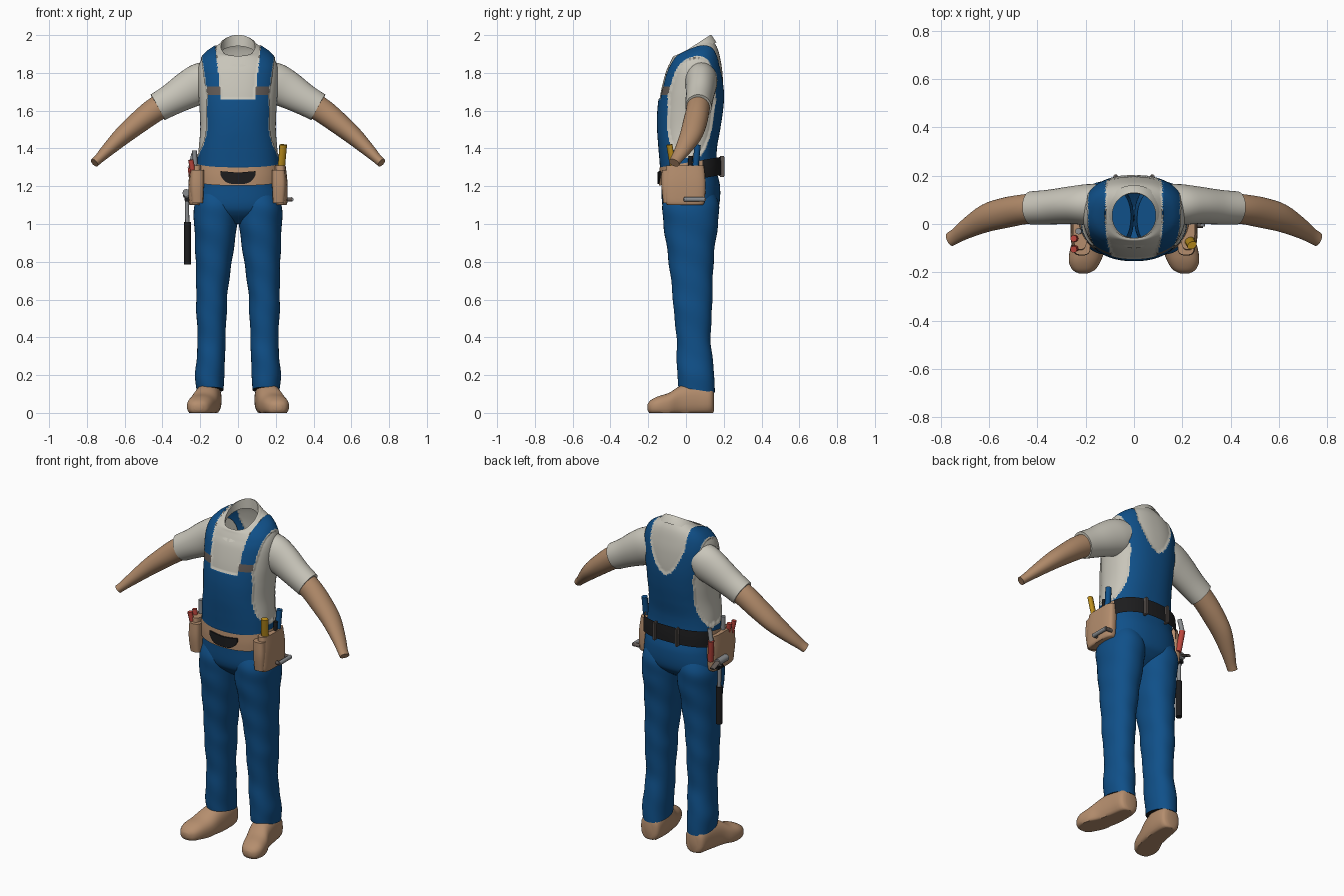
import bpy, bmesh, math
from mathutils import Vector

if "Cube" in bpy.data.objects:
    bpy.data.objects.remove(bpy.data.objects["Cube"], do_unlink=True)


def material(name, rgb):
    m = bpy.data.materials.new(name)
    m.use_nodes = True
    m.diffuse_color = (*rgb, 1)
    node = next(n for n in m.node_tree.nodes if n.type == 'BSDF_PRINCIPLED')
    node.inputs["Base Color"].default_value = (*rgb, 1)
    node.inputs["Roughness"].default_value = 0.8
    return m


BLUE = material("denim blue", (0.005, 0.08, 0.25))
SHIRT = material("shirt off white", (0.58, 0.56, 0.49))
SKIN = material("skin", (0.43, 0.25, 0.14))
TAN = material("tan leather", (0.46, 0.27, 0.155))
BLACK = material("black", (0.012, 0.012, 0.013))
STEEL = material("steel", (0.25, 0.26, 0.27))
RED = material("tool red", (0.5, 0.06, 0.045))
YELLOW = material("ruler yellow", (0.5, 0.27, 0.012))
BUCKLE = material("buckle brown", (0.12, 0.1, 0.09))


def finish(name, bm, mats, rule=None, angle=50):
    """Turn a bmesh into a shaded object, colouring faces by a rule on their centre."""
    bmesh.ops.recalc_face_normals(bm, faces=bm.faces)
    if rule:
        for f in bm.faces:
            f.material_index = rule(f.calc_center_median())
    me = bpy.data.meshes.new(name)
    bm.to_mesh(me)
    bm.free()
    for m in mats:
        me.materials.append(m)
    ob = bpy.data.objects.new(name, me)
    bpy.context.collection.objects.link(ob)
    bpy.ops.object.select_all(action='DESELECT')
    ob.select_set(True)
    bpy.context.view_layer.objects.active = ob
    bpy.ops.object.shade_smooth_by_angle(angle=math.radians(angle))
    return ob


def spline(rows, steps):
    """Smooth curve through rows of numbers."""
    out = []
    for i in range(len(rows) - 1):
        a, b, c, d = (rows[max(0, min(len(rows) - 1, i + k))] for k in (-1, 0, 1, 2))
        for s in range(steps):
            t = s / steps
            out.append([0.5 * (2 * q + (r - p) * t + (2 * p - 5 * q + 4 * r - w) * t * t
                               + (3 * q - p - 3 * r + w) * t ** 3)
                        for p, q, r, w in zip(a, b, c, d)])
    return out + [list(rows[-1])]


def loft(rows, seg=32, u=None, v=None, power=2, steps=4, caps=(True, True), floor=None, fold=0):
    """Skin rounded sections given as x, y, z, radius along u, radius along v, tilt."""
    bm = bmesh.new()
    rows = spline([tuple(r) + (0,) * (6 - len(r)) for r in rows], steps)
    rings = []
    for i, (x, y, z, ru, rv, tilt) in enumerate(rows):
        if u is None:
            tangent = Vector(rows[min(i + 1, len(rows) - 1)][:3]) - Vector(rows[max(i - 1, 0)][:3])
            uu = tangent.cross(Vector((0, 1, 0))).normalized()
            vv = uu.cross(tangent).normalized()
        else:
            uu, vv = Vector(u), Vector(v) + Vector((0, 0, tilt))
        ring = []
        for k in range(seg):
            a = math.tau * k / seg
            c, s = math.cos(a), math.sin(a)
            swell = 1 + fold * math.sin(38 * z + 2 * a)
            p = Vector((x, y, z)) + swell * (uu * ru * math.copysign(abs(c) ** (2 / power), c)
                                             + vv * rv * math.copysign(abs(s) ** (2 / power), s))
            if floor is not None:
                p.z = max(p.z, floor)
            ring.append(bm.verts.new(p))
        rings.append(ring)
    for r, q in zip(rings, rings[1:]):
        for k in range(seg):
            n = (k + 1) % seg
            bm.faces.new((r[k], r[n], q[n], q[k]))
    for ring, wanted in zip((rings[0], rings[-1]), caps):
        if wanted:
            bm.faces.new(ring)
    return bm


X, Y, Z = (1, 0, 0), (0, 1, 0), (0, 0, 1)


def rod(name, a, b, r, mat, flat=1.0):
    """Straight bar between two points."""
    a, b = Vector(a), Vector(b)
    bm = bmesh.new()
    bmesh.ops.create_cone(bm, cap_ends=True, segments=12, radius1=r, radius2=r, depth=(b - a).length)
    bmesh.ops.scale(bm, vec=(1, flat, 1), verts=bm.verts)
    q = Z and (b - a).to_track_quat('Z', 'Y')
    for w in bm.verts:
        w.co = q @ w.co + (a + b) / 2
    return finish(name, bm, [mat])


def box(name, centre, size, mat, bevel=0.004):
    bm = bmesh.new()
    bmesh.ops.create_cube(bm, size=1)
    for w in bm.verts:
        w.co = Vector(centre) + Vector([c * s for c, s in zip(w.co, size)])
    bmesh.ops.bevel(bm, geom=bm.edges[:], offset=bevel, segments=2, affect='EDGES')
    return finish(name, bm, [mat])


# Torso: shirt with the bib and straps marked out by position
def torso_colour(c):
    x, y, z = abs(c.x), c.y, c.z
    if z < 1.34:
        return 0
    side = 0.163 + 0.055 * max(0, (1.52 - z) / 0.17) ** 2
    strap_out = 0.16 + 0.03 * min(1, max(0, (z - 1.68) / 0.2))
    if y < 0.04:
        if z < 1.66:
            return 0 if x < side else 1
        inner = 0.088 + 0.03 * (z - 1.66) / 0.25
        if inner < x < strap_out:
            return 2 if 1.685 < z < 1.73 else 0
        return 1
    if z < 1.67:
        return 0 if x < side - 0.01 else 1
    return 0 if 0.118 * min(1, (z - 1.67) / 0.17) ** 0.5 < x < strap_out else 1


profile = [(1.0, .09, -.04, .07, 0), (1.05, .18, -.1, .14, 0), (1.1, .228, -.125, .175, 0),
           (1.2, .225, -.13, .18, 0), (1.3, .215, -.132, .158, 0), (1.4, .208, -.14, .158, 0),
           (1.5, .2, -.147, .175, 0), (1.6, .203, -.146, .19, 0), (1.7, .21, -.133, .197, 0),
           (1.8, .213, -.108, .193, 0), (1.86, .2, -.088, .182, .1), (1.9, .17, -.075, .168, .22),
           (1.925, .125, -.068, .148, .35), (1.937, .095, -.058, .13, .5)]
bm = loft([(0, (f + b) / 2, z, rx, (b - f) / 2, t) for z, rx, f, b, t in profile],
          160, X, Y, 2.3, 12, (True, False))
bmesh.ops.recalc_face_normals(bm, faces=bm.faces)
raised = {w for f in bm.faces if f.calc_center_median().z > 1.3
          and torso_colour(f.calc_center_median()) != 1 for w in f.verts}
for w in raised:
    out = w.normal if w.normal.dot(w.co - Vector((0, 0.03, 1.55))) > 0 else -w.normal
    w.co += out * 0.006
centres = [torso_colour(f.calc_center_median()) for f in bm.faces]
torso = finish("torso_and_bib", bm, [BLUE, SHIRT, BUCKLE], torso_colour)

# Folded collar, open at the front
bm = bmesh.new()
strips = []
for k in range(49):
    a = -math.pi / 2 + 0.06 + (math.tau - 0.12) * k / 48
    tip = max(0, 1 - min(k, 48 - k) / 6)
    strip = []
    for rx, ry, base, slope in ((.092, .092, 1.9, .45), (.09, .094, 1.94, .65),
                                (.1, .102, 1.937, .6), (.13, .126, 1.905, .45)):
        y = 0.035 + ry * math.sin(a)
        lean = 0.02 * tip if rx > .12 else 0
        strip.append(bm.verts.new((rx * math.cos(a), y - lean / 2, base + slope * (y - .035) - lean)))
    strips.append(strip)
for p, q in zip(strips, strips[1:]):
    for i in range(3):
        bm.faces.new((p[i], q[i], q[i + 1], p[i + 1]))
finish("collar", bm, [SHIRT])

for s, side in ((1, "left"), (-1, "right")):
    # Sleeve and bare forearm
    finish(side + "_sleeve", loft([(s * .12, .08, 1.775, .09, .085), (s * .19, .08, 1.748, .107, .085),
                                   (s * .26, .078, 1.713, .1, .078), (s * .35, .07, 1.66, .084, .072),
                                   (s * .425, .066, 1.618, .077, .069)]), [SHIRT])
    finish(side + "_forearm", loft([(s * .4, .066, 1.63, .066, .062), (s * .46, .06, 1.59, .064, .062),
                                    (s * .53, .047, 1.535, .058, .063), (s * .61, .025, 1.468, .049, .058),
                                    (s * .69, -.018, 1.392, .035, .042), (s * .735, -.048, 1.347, .026, .032),
                                    (s * .76, -.063, 1.324, .024, .03)]), [SKIN])
    # Trouser leg with soft folds, dark underside at the hem
    finish(side + "_trouser_leg",
           loft([(s * .148, .056, .122, .073, .095, -.15), (s * .15, .052, .2, .077, .098),
                 (s * .143, .045, .3, .075, .094), (s * .14, .04, .4, .074, .09),
                 (s * .14, .036, .55, .081, .102), (s * .138, .034, .64, .083, .106),
                 (s * .13, .028, .77, .093, .116), (s * .123, .025, .9, .105, .13),
                 (s * .118, .025, 1.0, .114, .145), (s * .118, .025, 1.09, .115, .15),
                 (s * .113, .025, 1.16, .1, .13)], 40, X, Y, 2.2, 6, fold=0.015),
           [BLUE, BLACK], lambda c: 1 if c.z < .1225 and abs(c.y - .056) < .02 else 0)
    # Boot
    finish(side + "_boot",
           loft([(s * .15, .148, .06, .03, .05), (s * .15, .13, .065, .06, .075),
                 (s * .155, .05, .07, .067, .09), (s * .168, -.03, .06, .069, .083),
                 (s * .188, -.09, .04, .073, .066), (s * .203, -.15, .035, .067, .052),
                 (s * .208, -.188, .03, .048, .036), (s * .21, -.204, .03, .02, .016)],
                32, X, Z, 2.4, 4, floor=0), [TAN])
    # Hip pouch with a smaller outer pocket
    finish(side + "_pouch", loft([(s * .228, -.005, 1.1, .027, .092), (s * .23, -.005, 1.12, .032, .104),
                                  (s * .228, -.005, 1.22, .034, .108), (s * .222, -.005, 1.31, .03, .1)],
                                 40, X, Y, 3.2), [TAN])
    finish(side + "_front_pocket", loft([(s * .215, -.09, 1.11, .03, .03), (s * .217, -.092, 1.2, .036, .038),
                                         (s * .215, -.092, 1.285, .034, .036)], 24, X, Y, 3), [TAN])
    box(side + "_belt_loop", (s * .075, .19, 1.305), (.018, .03, .11), BUCKLE)

# Tool belt: tan front, black webbing behind
belt_rows = [(0, .025, 1.232, .232, .168, .17), (0, .025, 1.28, .232, .168, .17),
             (0, .025, 1.328, .226, .165, .17)]
finish("tool_belt", loft(belt_rows, 96, X, Y, 2.3, 4, (False, False)), [TAN, BLACK],
       lambda c: 1 if c.y > .085 else 0)

# Belt buckle plate wrapped round the front
bm = bmesh.new()
columns = []
for k in range(25):
    x = -.092 + .184 * k / 24
    y = .025 - .175 * (1 - (abs(x) / .235) ** 2.3) ** (1 / 2.3)
    t = abs(x) / .092
    top, low = 1.272 + .008 * t, 1.212 + .045 * t ** 4
    columns.append([bm.verts.new((x, yy, zz)) for yy, zz in
                    ((y, low), (y, top), (y + .008, top), (y + .008, low))])
for p, q in zip(columns, columns[1:]):
    for i in range(4):
        bm.faces.new((p[i], q[i], q[(i + 1) % 4], p[(i + 1) % 4]))
bm.faces.new(columns[0])
bm.faces.new(columns[-1])
finish("belt_buckle", bm, [BLACK], angle=30)

# Left hip tools
rod("folding_rule", (.225, -.06, 1.25), (.24, -.088, 1.42), .021, YELLOW, .7)
rod("screwdriver_grip", (.232, .05, 1.3), (.235, .062, 1.42), .017, BLUE)
rod("screwdriver_collar", (.231, .046, 1.27), (.232, .05, 1.32), .012, BLACK)
rod("small_tool_grip", (.235, .02, 1.28), (.235, .025, 1.36), .012, BLACK)
rod("tape_clip_bar", (.282, -.01, 1.13), (.282, .1, 1.13), .012, STEEL)
for y in (-.005, .095):
    rod("tape_clip_arm", (.24, y, 1.13), (.285, y, 1.13), .011, BUCKLE)

# Right hip tools
for y, tilt in ((-.09, -.015), (-.06, .0)):
    rod("plier_handle", (-.225, y, 1.2), (-.25, y + tilt, 1.34), .014, RED)
rod("chisel_grip", (-.235, .1, 1.17), (-.25, .115, 1.3), .017, RED)
rod("chisel_blade", (-.25, .115, 1.3), (-.235, .11, 1.37), .013, STEEL)
rod("steel_tool", (-.225, -.03, 1.25), (-.23, -.03, 1.39), .013, STEEL)

# Hammer hanging in its loop
rod("hammer_grip", (-.268, .065, .785), (-.268, .065, 1.01), .018, BLACK)
rod("hammer_shaft", (-.268, .065, 1.0), (-.272, .065, 1.17), .011, STEEL)
rod("hammer_head", (-.274, .005, 1.165), (-.274, .09, 1.165), .02, STEEL)
rod("hammer_claw", (-.274, .085, 1.168), (-.274, .14, 1.145), .016, BUCKLE, .5)
box("hammer_loop", (-.262, .065, 1.13), (.045, .05, .02), BLACK)
